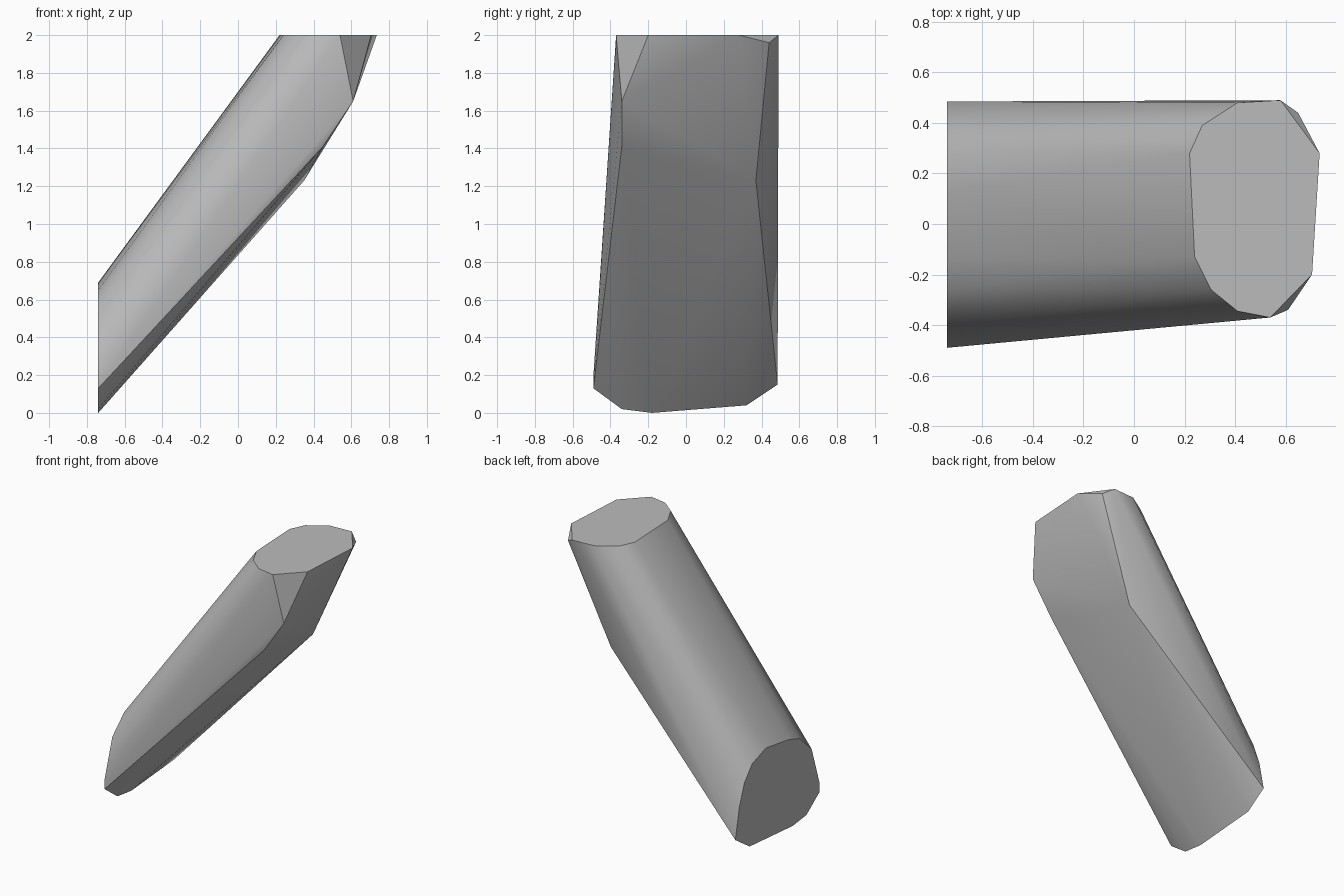
import bpy
import bmesh
import math

# Remove only the default cube
default_cube = bpy.data.objects.get("Cube")
if default_cube:
    bpy.data.objects.remove(default_cube, do_unlink=True)


def flat_material(name, colour):
    material = bpy.data.materials.new(name)
    material.use_nodes = True
    material.diffuse_color = colour
    shader = next(n for n in material.node_tree.nodes if n.type == "BSDF_PRINCIPLED")
    shader.inputs["Base Color"].default_value = colour
    return material


def hull_object(name, points, material):
    """Wrap the points in a convex skin with clean, flat end cuts."""
    bm = bmesh.new()
    for point in points:
        bm.verts.new(point)
    result = bmesh.ops.convex_hull(bm, input=bm.verts)
    loose = {g for g in result["geom_interior"] + result["geom_unused"]
             if isinstance(g, bmesh.types.BMVert)}
    bmesh.ops.delete(bm, geom=list(loose), context="VERTS")
    bmesh.ops.dissolve_limit(bm, angle_limit=math.radians(0.5),
                             verts=bm.verts, edges=bm.edges)
    bmesh.ops.recalc_face_normals(bm, faces=bm.faces)
    mesh = bpy.data.meshes.new(name)
    bm.to_mesh(mesh)
    bm.free()
    mesh.materials.append(material)
    obj = bpy.data.objects.new(name, mesh)
    bpy.context.collection.objects.link(obj)
    return obj


# Horizontal cut at the upper end, as x and y
TOP_Z = 2.0
top_profile = [(.22, .28), (.27, .39), (.41, .48), (.58, .49), (.735, .28),
               (.705, -.2), (.54, -.37), (.41, -.345), (.305, -.26), (.24, -.13)]

# Vertical cut at the lower end, as y and z
END_X = -0.74
end_profile = [(.485, .15), (.32, .04), (-.18, 0), (-.34, .02), (-.49, .13),
               (-.49, .2), (-.4, .48), (-.26, .61), (-.14, .65), (.13, .69),
               (.29, .635), (.38, .53), (.44, .37)]

# Corners of the chamfered underside near the upper end
underside = [(.61, -.34, 1.65), (.45, -.34, 1.41), (.35, .37, 1.23), (.65, .44, 1.96)]

points = [(x, y, TOP_Z) for x, y in top_profile]
points += [(END_X, y, z) for y, z in end_profile]
points += underside

# Slanted beam
grey = flat_material("plain grey", (0.5, 0.5, 0.5, 1.0))
beam = hull_object("slanted_beam", points, grey)

# Smooth the rounded sides and keep the end cuts sharp
bpy.ops.object.select_all(action="DESELECT")
beam.select_set(True)
bpy.context.view_layer.objects.active = beam
bpy.ops.object.shade_smooth_by_angle(angle=math.radians(30))
